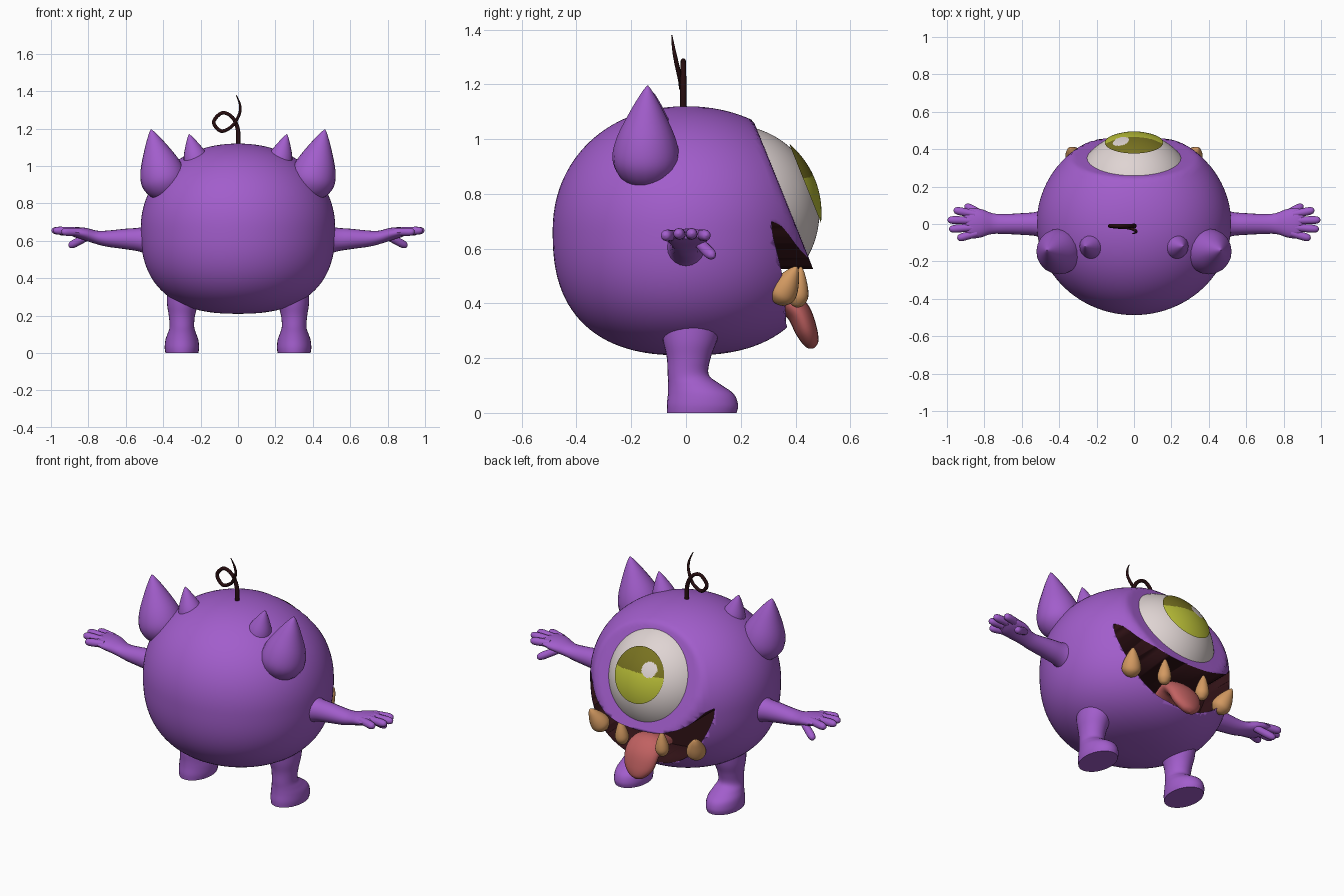
import bpy, bmesh, math
from mathutils import Vector, Matrix

if "Cube" in bpy.data.objects:
    bpy.data.objects.remove(bpy.data.objects["Cube"], do_unlink=True)


def material(name, *rgb):
    m = bpy.data.materials.new(name)
    m.use_nodes = True
    m.diffuse_color = (*rgb, 1)
    m.node_tree.nodes["Principled BSDF"].inputs["Base Color"].default_value = (*rgb, 1)
    return m


purple = material("purple skin", .36, .11, .6)
white = material("eye white", .74, .66, .65)
yellow = material("iris yellow", .5, .53, .04)
olive = material("iris olive", .19, .17, .015)
tan = material("tooth tan", .65, .32, .12)
pink = material("tongue pink", .53, .12, .12)
maroon = material("mouth maroon", .03, .006, .008)
brown = material("hair brown", .02, .004, .005)


def finish(name, bm, *mats, rule=None, angle=45):
    bmesh.ops.recalc_face_normals(bm, faces=bm.faces)
    if rule:
        for f in bm.faces:
            f.material_index = rule(f.calc_center_median())
    mesh = bpy.data.meshes.new(name)
    bm.to_mesh(mesh)
    bm.free()
    for m in mats:
        mesh.materials.append(m)
    ob = bpy.data.objects.new(name, mesh)
    bpy.context.collection.objects.link(ob)
    bpy.ops.object.select_all(action="DESELECT")
    ob.select_set(True)
    bpy.context.view_layer.objects.active = ob
    bpy.ops.object.shade_smooth_by_angle(angle=math.radians(angle))
    return ob


def resample(keys, steps):
    """Catmull-Rom through rows of numbers."""
    rows = [keys[0]] + list(keys) + [keys[-1]]
    out = []
    for i in range(1, len(rows) - 2):
        for s in range(steps):
            t = s / steps
            out.append([.5 * (2 * b + (c - a) * t + (2*a - 5*b + 4*c - d) * t**2
                              + (3*b - a - 3*c + d) * t**3)
                        for a, b, c, d in zip(*rows[i - 1:i + 3])])
    return out + [list(keys[-1])]


def loft(name, keys, mat, side=1, ref=(0, 1, 0), axis=None, segs=20, steps=5):
    """Sweep ellipses along rows of x, y, z, radius along ref, radius across."""
    rows = resample(keys, steps)
    pts = [Vector((r[0] * side, r[1], r[2])) for r in rows]
    bm = bmesh.new()
    rings = []
    for i, (p, r) in enumerate(zip(pts, rows)):
        t = Vector(axis) if axis else (pts[min(i + 1, len(pts) - 1)] - pts[max(i - 1, 0)]).normalized()
        a = Vector(ref)
        a = (a - t * a.dot(t)).normalized()
        b = t.cross(a)
        ring = []
        for k in range(segs):
            w = math.tau * k / segs
            ring.append(bm.verts.new(p + a * math.cos(w) * max(r[3], .001)
                                     + b * math.sin(w) * max(r[4], .001)))
        rings.append(ring)
    for lo, hi in zip(rings, rings[1:]):
        for k in range(segs):
            n = (k + 1) % segs
            bm.faces.new((lo[k], lo[n], hi[n], hi[k]))
    bm.faces.new(rings[0])
    bm.faces.new(rings[-1])
    return finish(name, bm, mat)


def spike(name, base, tip, radius, profile, mat, side):
    """Teardrop from base to tip; profile rows are fraction, relative radius."""
    a, b = Vector(base), Vector(tip)
    loft(name, [(*a.lerp(b, t), radius * r, radius * r) for t, r in profile], mat, side)


# Body: rounded ball, fuller below, with a flat tilted area for the eye
tilt = Vector((0, .928, .373))
bm = bmesh.new()
bmesh.ops.create_uvsphere(bm, u_segments=96, v_segments=64, radius=1)
for v in bm.verts:
    x, y, z = v.co
    n = 2.1 if z > 0 else 2.5
    s = (math.hypot(x, y) ** n + abs(z) ** n) ** (-1 / n)
    v.co = (x * s * .52, y * s * (.5 if y > 0 else .487), .665 + z * s * .455)
    d = v.co.dot(tilt) - .626
    if d > 0:
        v.co -= tilt * d * .97
body = finish("body", bm, purple, maroon, angle=60)

# Mouth: grin-shaped prism cut out of the body
lower = resample([(.405, .7), (.395, .62), (.345, .5), (.26, .395), (.14, .33), (0, .31)], 4)
upper = resample([(0, .525), (.15, .54), (.29, .6), (.37, .68), (.405, .7)], 4)
half = lower + upper[:-1]
outline = half + [(-x, z) for x, z in reversed(half) if x > .001]
outline = lower + [(-x, z) for x, z in reversed(lower[:-1])]
outline += [(-x, z) for x, z in reversed(upper[1:-1])] + upper[:-1]
bm = bmesh.new()
back = bm.faces.new([bm.verts.new((x, .12, z)) for x, z in outline])
out = bmesh.ops.extrude_face_region(bm, geom=[back], use_keep_orig=True)
for v in out["geom"]:
    if isinstance(v, bmesh.types.BMVert):
        v.co.y = .8
cutter = finish("mouth_cutter", bm, purple, maroon, rule=lambda c: 1)
cutter.hide_render = True
cut = body.modifiers.new("mouth", "BOOLEAN")
cut.operation, cut.solver, cut.object = "DIFFERENCE", "EXACT", cutter
bpy.context.view_layer.objects.active = body
bpy.ops.object.modifier_apply(modifier="mouth")
bpy.data.objects.remove(cutter, do_unlink=True)


# Eye and iris: ball caps facing along the tilt
def ball_cap(name, radius, low, mats, rule=None):
    bm = bmesh.new()
    bmesh.ops.create_uvsphere(bm, u_segments=96, v_segments=160, radius=radius)
    bmesh.ops.delete(bm, geom=[v for v in bm.verts if v.co.z < low], context="VERTS")
    ob = finish(name, bm, *mats, rule=rule)
    turn = Matrix.Rotation(-math.acos(tilt.z), 4, "X")
    ob.data.transform(Matrix.Translation((0, .165, .73)) @ turn)


def iris_colour(c):
    if math.hypot(c.x + .07, c.y + .045) < .043:
        return 2
    return 1 if c.y < -.015 else 0


ball_cap("eyeball", .322, .16, [white])
ball_cap("iris", .33, .29, [yellow, olive, white], iris_colour)

# Tongue hanging over the lower lip
loft("tongue", [(0, .22, .38, .07, .03), (0, .34, .415, .095, .045),
                (0, .405, .375, .105, .045), (0, .44, .3, .09, .04),
                (0, .46, .25, .045, .025), (0, .466, .236, .002, .002)],
     pink, ref=(1, 0, 0))

# Hair: one curl
loft("hair_curl", [(0, -.01, 1.09, .013, .013), (0, -.01, 1.19, .012, .012),
                   (-.03, -.01, 1.26, .01, .01), (-.085, -.01, 1.284, .01, .01),
                   (-.13, -.01, 1.235, .01, .01), (-.09, -.015, 1.187, .01, .01),
                   (-.03, -.02, 1.215, .009, .009), (.008, -.035, 1.28, .008, .008),
                   (.01, -.045, 1.33, .006, .006), (-.01, -.052, 1.38, .002, .002)],
     brown, segs=10, steps=6)

horn = [(0, .1), (.04, .5), (.15, .85), (.3, 1), (.5, .87), (.75, .5), (.93, .18), (1, .02)]
tooth = [(0, .1), (.06, .6), (.25, 1), (.5, .9), (.8, .5), (.95, .2), (1, .02)]

for side, word in ((1, "left"), (-1, "right")):
    # Horns
    spike(word + "_large_horn", (.37, -.15, .82), (.465, -.14, 1.195), .122, horn, purple, side)
    spike(word + "_small_horn", (.205, -.12, .96), (.262, -.12, 1.17), .068, horn, purple, side)

    # Teeth
    spike(word + "_outer_tooth", (.3, .33, .40), (.345, .405, .535), .052, tooth, tan, side)
    spike(word + "_inner_tooth", (.13, .405, .385), (.135, .42, .535), .037, tooth, tan, side)

    # Leg and flat-soled foot
    loft(word + "_leg", [(.3, .058, 0, .127, .088), (.3, .06, .03, .13, .092),
                         (.3, .054, .07, .12, .088), (.3, .03, .105, .095, .076),
                         (.3, .008, .14, .075, .066), (.3, .01, .2, .08, .07),
                         (.295, .015, .27, .1, .085), (.28, .02, .38, .12, .1)],
         purple, side, axis=(0, 0, 1), segs=28)

    # Arm widening into the palm
    loft(word + "_arm", [(.44, 0, .605, .1, .1), (.52, 0, .607, .066, .066),
                         (.6, 0, .61, .058, .055), (.7, 0, .612, .053, .043),
                         (.76, .002, .62, .056, .035), (.82, .004, .637, .076, .033),
                         (.875, .003, .647, .08, .026), (.905, 0, .65, .06, .014)],
         purple, side)

    # Thumb and fingers
    digits = [("thumb", (.8, .045, .625), (.905, .1, .57)),
              ("index_finger", (.85, .052, .65), (.965, .075, .648)),
              ("middle_finger", (.86, .018, .652), (.998, .022, .655)),
              ("ring_finger", (.86, -.018, .652), (.99, -.028, .655)),
              ("little_finger", (.84, -.048, .648), (.945, -.078, .648))]
    for name, a, b in digits:
        a, b = Vector(a), Vector(b)
        rows = [(0, .02), (.4, .021), (.75, .021), (.93, .015), (1, .002)]
        loft(f"{word}_{name}", [(*a.lerp(b, t), r, r) for t, r in rows],
             purple, side, segs=12, steps=4)
